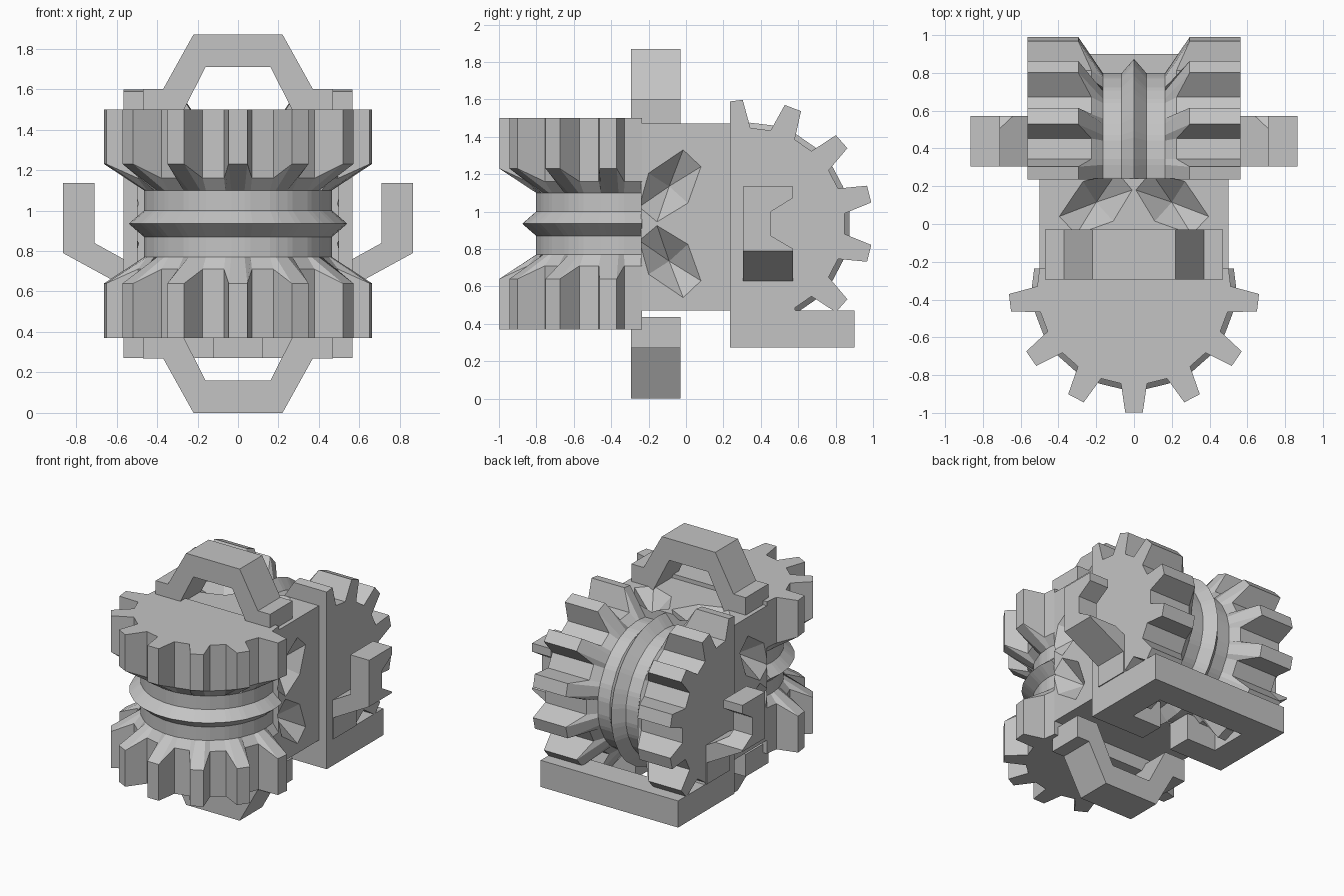
import bpy, bmesh, math
from mathutils import Matrix, Vector

cube = bpy.data.objects.get("Cube")
if cube:
    bpy.data.objects.remove(cube, do_unlink=True)

MID = 0.935      # height of the horizontal symmetry plane
CUT = 0.24       # half depth of the central block
TEETH = 13

grey = bpy.data.materials.new("light_grey")
grey.use_nodes = True
colour = (0.55, 0.55, 0.55, 1)
grey.diffuse_color = colour
grey.node_tree.nodes["Principled BSDF"].inputs["Base Color"].default_value = colour


def finish(name, bm):
    bmesh.ops.recalc_face_normals(bm, faces=bm.faces[:])
    mesh = bpy.data.meshes.new(name)
    bm.to_mesh(mesh)
    bm.free()
    mesh.materials.append(grey)
    obj = bpy.data.objects.new(name, mesh)
    bpy.context.scene.collection.objects.link(obj)
    return obj


def loft(name, rings):
    """Closed solid through rings with equal point counts."""
    bm = bmesh.new()
    rows = [[bm.verts.new(p) for p in ring] for ring in rings]
    n = len(rows[0])
    for a, b in zip(rows, rows[1:]):
        for i in range(n):
            j = (i + 1) % n
            bm.faces.new((a[i], a[j], b[j], b[i]))
    bm.faces.new(rows[0])
    bm.faces.new(rows[-1])
    return bm


def prism(name, points, axis, low, high):
    """Extrude a 2D outline along x, y or z."""
    place = {"x": lambda u, v, w: (w, u, v),
             "y": lambda u, v, w: (u, w, v),
             "z": lambda u, v, w: (u, v, w)}[axis]
    rings = [[place(u, v, w) for u, v in points] for w in (low, high)]
    return finish(name, loft(name, rings))


def cut(target, cutter):
    cutter.hide_render = True
    cutter.hide_viewport = True
    cutter.display_type = 'WIRE'
    mod = target.modifiers.new(cutter.name, 'BOOLEAN')
    mod.operation = 'DIFFERENCE'
    mod.solver = 'EXACT'
    mod.object = cutter


# Double gear with a ridged pulley between the toothed ends
def gear_ring(style, h):
    pts = []
    for t in range(TEETH):
        for offset, tip in ((-0.135, 0), (-0.07, 1), (0.07, 1), (0.135, 0)):
            a = t * math.tau / TEETH + offset
            r, z = style if isinstance(style, float) else (0.0, 0.0), h
            if style == "teeth":
                r = 0.663 if tip else 0.512
                z = h if abs(h) > 0.5 else math.copysign(0.295 if tip else 0.225, h)
            else:
                r = style
            pts.append((r * math.sin(a), -r * math.cos(a), z))
    return pts


def gear(name, matrix, side):
    stack = [("teeth", -0.565), ("teeth", -0.2), (0.465, -0.165), (0.465, -0.065),
             (0.54, 0.0), (0.465, 0.065), (0.465, 0.165), ("teeth", 0.2), ("teeth", 0.565)]
    bm = loft(name, [gear_ring(s, h) for s, h in stack])
    bm.transform(matrix)
    geom = bm.verts[:] + bm.edges[:] + bm.faces[:]
    bmesh.ops.bisect_plane(bm, geom=geom, plane_co=(0, side * (CUT - 0.005), 0),
                           plane_no=(0, -side, 0), clear_outer=True)
    bmesh.ops.holes_fill(bm, edges=[e for e in bm.edges if e.is_boundary])
    return finish(name, bm)


gear("front_gear", Matrix.Translation((0, -0.337, MID)), -1)
gear("back_gear", Matrix.Translation((0, 0.337, MID)) @ Matrix.Rotation(math.pi / 2, 4, 'Y'), 1)

# Central block
block = prism("central_block", [(-0.5, -CUT), (0.5, -CUT), (0.5, CUT), (-0.5, CUT)],
              "z", MID - 0.5, MID + 0.5)
block.data.transform(Matrix.Translation((0, 0, 0.035)))

# Faceted recesses: a hexagon outline narrowing to a point inside the block
HEX = [(-0.155, 0.01), (-0.25, 0.09), (-0.2, 0.27), (-0.015, 0.395), (0.08, 0.305), (0.01, 0.11)]


def recess(name, place):
    bm = bmesh.new()
    outer = [bm.verts.new(place(u, v, -0.02)) for u, v in HEX]
    inner = [bm.verts.new(place(u, v, 0.0)) for u, v in HEX]
    apex = bm.verts.new(place(-0.09, 0.2, 0.14))
    bm.faces.new(outer)
    for i in range(6):
        j = (i + 1) % 6
        bm.faces.new((outer[i], outer[j], inner[j], inner[i]))
        bm.faces.new((inner[i], inner[j], apex))
    cut(block, finish(name, bm))


for s in (-1, 1):
    for t in (-1, 1):
        recess("side_recess_cutter",
               lambda u, v, d: (s * (0.5 - d), u, MID + t * v))
    recess("top_recess_cutter", lambda u, v, d: (s * v, 0.025 - u, 1.47 - d))

# Angular handles above and below
half = [(0.30, 0.535), (0.16, 0.775), (0.22, 0.935), (0.37, 0.665), (0.47, 0.665), (0.47, 0.50)]
inner, outer = half[:2], half[2:]
for name, s in (("top_handle", 1), ("bottom_handle", -1)):
    right = [(0.30, 0.50), inner[1]]
    outline = right + [(-x, z) for x, z in reversed(right)]
    outline += [(-x, z) for x, z in reversed(outer)] + outer
    # walk: inner arch right to left, then outer arch left to right
    outline = right + [(-x, z) for x, z in right[::-1]]
    outline += [(-x, z) for x, z in outer[::-1]] + outer
    prism(name, [(x, MID + s * z) for x, z in outline], "y", -0.295, -0.03)

# Upward side hooks, each notched from the back
hook = [(0.49, 0.47), (0.572, 0.47), (0.572, 0.63), (0.865, 0.79), (0.865, 1.135),
        (0.71, 1.135), (0.71, 0.84), (0.565, 0.76), (0.49, 0.76)]
notch = [(0.455, 0.87), (0.60, 0.785), (0.60, 1.09), (0.455, 1.0)]
for name, s in (("left_hook", 1), ("right_hook", -1)):
    obj = prism(name, [(s * x, z) for x, z in hook], "y", 0.305, 0.572)
    low, high = sorted((s * 0.575, s * 0.95))
    cut(obj, prism(name + "_notch_cutter", notch, "x", low, high))

# Base frame under the back gear, open towards the block
side = [(0.12, 0.235), (0.565, 0.235), (0.565, 0.90)]
hole = [(0.36, 0.70), (0.36, 0.42), (0.12, 0.42)]
frame = side + [(-x, y) for x, y in side[::-1]]
frame += [(-x, y) for x, y in hole[::-1]] + hole
prism("base_frame", frame, "z", 0.272, 0.47)
